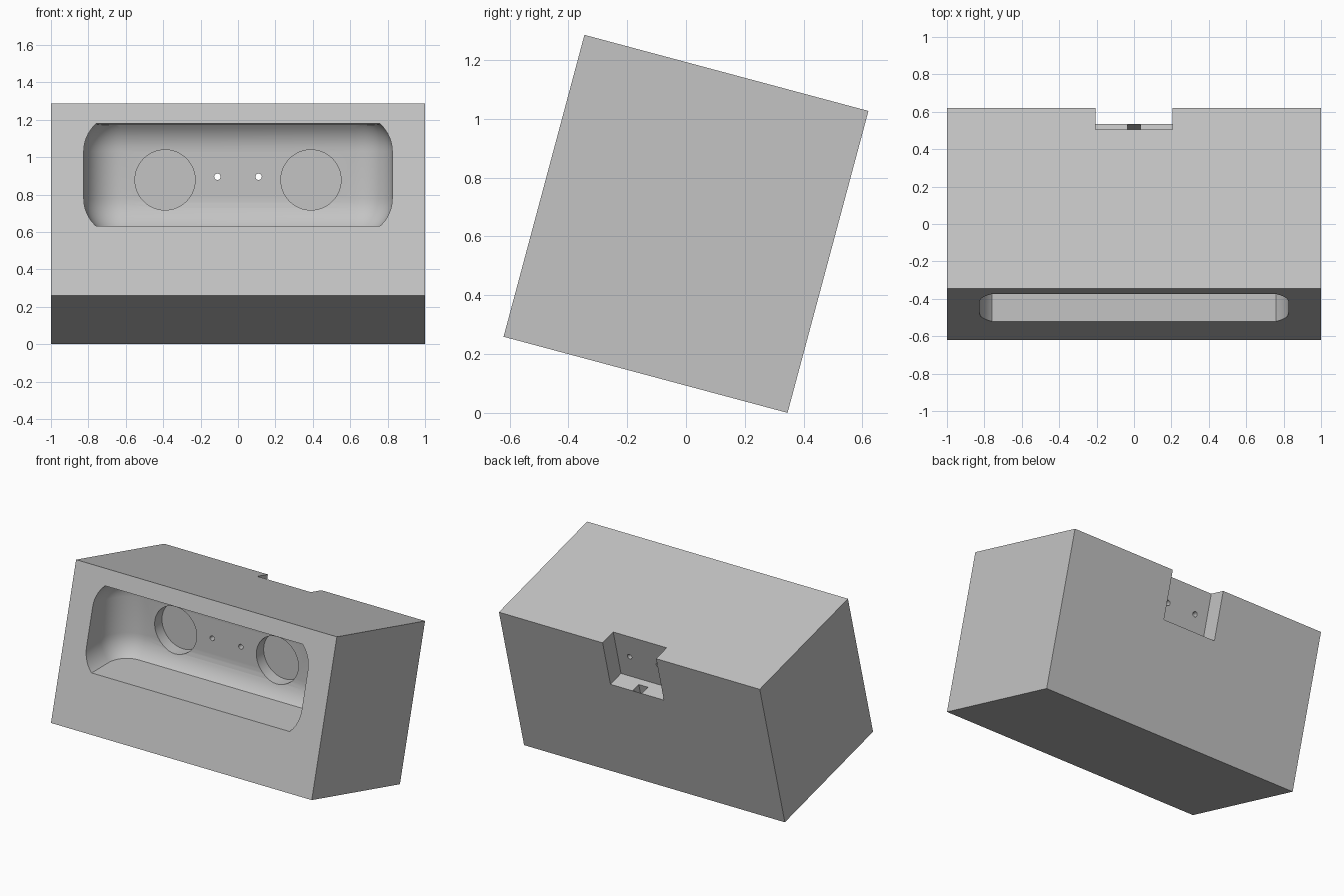
import bpy, bmesh, math
from mathutils import Matrix, Vector

if "Cube" in bpy.data.objects:
    bpy.data.objects.remove(bpy.data.objects["Cube"], do_unlink=True)

TILT = Matrix.Translation((0, 0, 0.643)) @ Matrix.Rotation(math.radians(-15), 4, "X")

grey = bpy.data.materials.new("plain grey")
grey.use_nodes = True
grey.diffuse_color = (0.55, 0.55, 0.55, 1)
grey.node_tree.nodes["Principled BSDF"].inputs["Base Color"].default_value = grey.diffuse_color


def finish(name, bm):
    mesh = bpy.data.meshes.new(name)
    bmesh.ops.recalc_face_normals(bm, faces=bm.faces)
    bm.to_mesh(mesh)
    bm.free()
    mesh.materials.append(grey)
    obj = bpy.data.objects.new(name, mesh)
    bpy.context.collection.objects.link(obj)
    return obj


def box_mesh(low, high, matrix=Matrix()):
    low, high = Vector(low), Vector(high)
    bm = bmesh.new()
    bmesh.ops.create_cube(bm, size=1, matrix=matrix @ Matrix.Translation((low + high) / 2)
                          @ Matrix.Diagonal((*(high - low), 1)))
    return bm


def box(name, low, high, matrix=Matrix()):
    return finish(name, box_mesh(low, high, matrix))


def rod(name, x, z, radius, y0, y1, sides):
    # Level cylinder running front to back
    bm = bmesh.new()
    bmesh.ops.create_cone(bm, cap_ends=True, segments=sides, radius1=radius, radius2=radius,
                          depth=y1 - y0, matrix=Matrix.Translation((x, (y0 + y1) / 2, z))
                          @ Matrix.Rotation(math.pi / 2, 4, "X"))
    return finish(name, bm)


def pocket():
    # Rounded box, trimmed flat below and above
    bm = box_mesh((-0.825, -1.2, 0.58), (0.825, -0.126, 1.23))
    bmesh.ops.bevel(bm, geom=bm.edges[:], offset=0.2, offset_type="OFFSET",
                    segments=12, profile=0.5, affect="EDGES")
    for point, normal in (((0, 0, 0.632), (0, 0, -1)), ((0, -0.37, 1.18), (0, 0.05, 1))):
        cut = bmesh.ops.bisect_plane(bm, geom=bm.verts[:] + bm.edges[:] + bm.faces[:],
                                     plane_co=point, plane_no=normal, clear_outer=True)
        rim = [e for e in cut["geom_cut"] if isinstance(e, bmesh.types.BMEdge)]
        bmesh.ops.contextual_create(bm, geom=rim)
    return finish("pocket_cutter", bm)


# Tilted block
block = box("tilted_block", (-1, -0.5, -0.5315), (1, 0.5, 0.5315), TILT)

# Front pocket, rear notch and the slot in the notch floor
cutters = [
    pocket(),
    box("notch_cutter", (-0.205, 0.38, 0.2), (0.205, 0.7, 0.7), TILT),
    box("slot_cutter", (-0.035, 0.43, -0.05), (0.035, 0.497, 0.3), TILT),
]
# Round recesses and through holes on both sides
for side in (-1, 1):
    cutters.append(rod("recess_cutter", side * 0.39, 0.878, 0.161, -0.2, -0.046, 64))
    cutters.append(rod("hole_cutter", side * 0.11, 0.895, 0.017, -0.2, 0.8, 24))

bpy.context.view_layer.objects.active = block
for cutter in cutters:
    mod = block.modifiers.new(cutter.name, "BOOLEAN")
    mod.operation = "DIFFERENCE"
    mod.solver = "EXACT"
    mod.object = cutter
    bpy.ops.object.modifier_apply(modifier=mod.name)
    bpy.data.objects.remove(cutter, do_unlink=True)

bpy.ops.object.select_all(action="DESELECT")
block.select_set(True)
bpy.ops.object.shade_smooth_by_angle(angle=math.radians(25))
